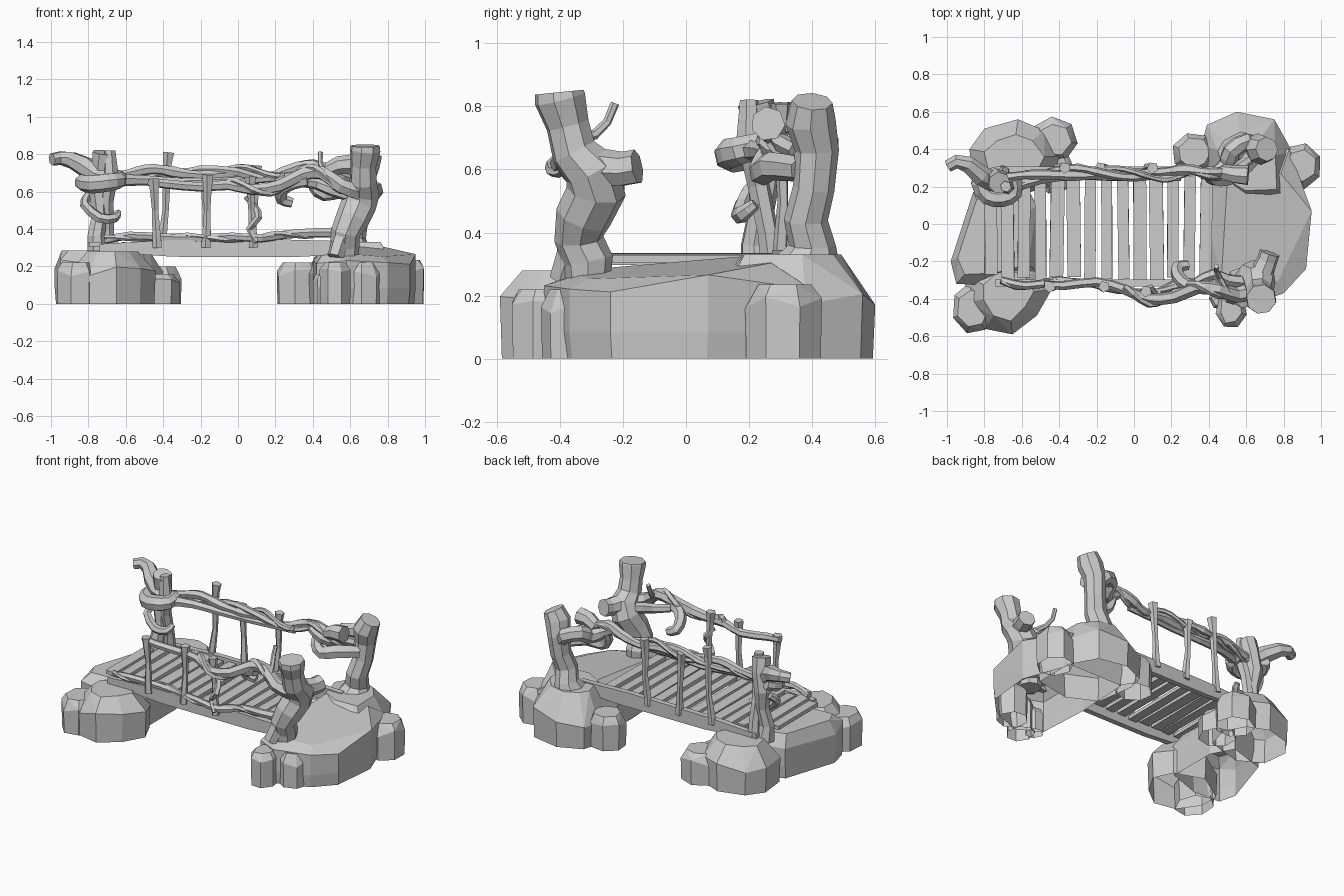
import bpy, bmesh, math, random
from mathutils import Vector, Matrix

random.seed(4)


def finish(name, bm):
    bmesh.ops.recalc_face_normals(bm, faces=bm.faces)
    me = bpy.data.meshes.new(name)
    bm.to_mesh(me)
    bm.free()
    ob = bpy.data.objects.new(name, me)
    bpy.context.collection.objects.link(ob)
    return ob


def smooth_path(pts, sub):
    """Catmull-Rom refinement of (x, y, z, radius) points."""
    if sub < 2:
        return [Vector(p) for p in pts]
    P = [Vector(p) for p in pts]
    P = [2 * P[0] - P[1]] + P + [2 * P[-1] - P[-2]]
    out = []
    for i in range(1, len(P) - 2):
        a, b, c, d = P[i - 1:i + 3]
        for k in range(sub):
            t = k / sub
            out.append(0.5 * (2 * b + (c - a) * t + (2 * a - 5 * b + 4 * c - d) * t * t
                              + (3 * b - a - 3 * c + d) * t ** 3))
    return out + [P[-2]]


def tube(name, pts, sides=6, sub=1):
    """Faceted branch swept through (x, y, z, radius) points."""
    P = smooth_path(pts, sub)
    C = [Vector(p[:3]) for p in P]
    bm = bmesh.new()
    rings, u = [], None
    for i, c in enumerate(C):
        t = (C[min(i + 1, len(C) - 1)] - C[max(i - 1, 0)]).normalized()
        if u is None:
            u = t.orthogonal()
        u = (u - t * u.dot(t)).normalized()
        v = t.cross(u)
        rings.append([bm.verts.new(c + P[i][3] * (u * math.cos(a) + v * math.sin(a)))
                      for a in (2 * math.pi * k / sides for k in range(sides))])
    for r, s in zip(rings, rings[1:]):
        for k in range(sides):
            n = (k + 1) % sides
            bm.faces.new((r[k], r[n], s[n], s[k]))
    bm.faces.new(rings[0])
    bm.faces.new(rings[-1])
    return finish(name, bm)


def twist(pts, phase, turns, amp, r):
    """Helical strand wound around a guide path."""
    P = smooth_path(pts, 3)
    n = len(P) - 1
    return [(p[0], p[1] + amp * math.cos(phase + turns * 6.28 * i / n),
             p[2] + amp * math.sin(phase + turns * 6.28 * i / n), r * random.uniform(.8, 1.2))
            for i, p in enumerate(P)]


def rock(name, outline, h, shoulder=.7, inset=.7, tilt=(0, 0)):
    """Convex faceted boulder, open underneath: wall and sloping cap."""
    cx = sum(p[0] for p in outline) / len(outline)
    cy = sum(p[1] for p in outline) / len(outline)
    bm = bmesh.new()
    for x, y in outline:
        dx, dy = x - cx, y - cy
        lift = random.uniform(-.1, .1) * h
        for s, z in ((.97, 0), (1, h * .3), (1, h * shoulder + lift)):
            bm.verts.new((cx + dx * s, cy + dy * s, z))
        s = inset * random.uniform(.9, 1.1)
        bm.verts.new((cx + dx * s, cy + dy * s, h + tilt[0] * dx * s + tilt[1] * dy * s))
    res = bmesh.ops.convex_hull(bm, input=bm.verts)
    bmesh.ops.delete(bm, geom=list({g for g in res["geom_interior"] + res["geom_unused"]
                                    if isinstance(g, bmesh.types.BMVert)}), context='VERTS')
    bmesh.ops.dissolve_limit(bm, angle_limit=.09, verts=bm.verts, edges=bm.edges)
    bmesh.ops.recalc_face_normals(bm, faces=bm.faces)
    bmesh.ops.delete(bm, geom=[f for f in bm.faces if all(v.co.z < .001 for v in f.verts)],
                     context='FACES')
    me = bpy.data.meshes.new(name)
    bm.to_mesh(me)
    bm.free()
    bpy.context.collection.objects.link(bpy.data.objects.new(name, me))


def boulder(name, x, y, rx, ry, h, n=7):
    a0 = random.random()
    rock(name, [(x + rx * math.cos(a0 + 6.283 * k / n), y + ry * math.sin(a0 + 6.283 * k / n))
                for k in range(n)], h, .75, .72)


def box(name, loc, size, rot=(0, 0, 0)):
    bm = bmesh.new()
    bmesh.ops.create_cube(bm, size=1, matrix=Matrix.Diagonal((*size, 1)))
    ob = finish(name, bm)
    ob.location, ob.rotation_euler = loc, rot


# Left bank
rock("left_front_boulder", [(-.9, -.28), (-.9, -.42), (-.8, -.56), (-.65, -.59), (-.52, -.49),
                            (-.44, -.35), (-.5, -.22), (-.7, -.15)], .28, .62, .62)
boulder("left_corner_stone", -.86, -.45, .115, .14, .22)
rock("left_middle_slab", [(-.98, -.2), (-.95, -.32), (-.86, .17), (-.6, .25), (-.52, .1),
                          (-.52, -.25), (-.75, -.33)], .285, .75, .78)
rock("left_back_boulder", [(-.88, .4), (-.8, .51), (-.62, .56), (-.48, .5), (-.4, .36),
                           (-.45, .2), (-.7, .13), (-.86, .22)], .29, .62, .62)
boulder("left_back_stone", -.43, .45, .13, .125, .2)
boulder("left_inner_stone", -.43, .28, .12, .12, .16)

# Right bank
rock("right_main_rock", [(.83, .4), (.95, .07), (.92, -.24), (.8, -.37), (.58, -.45),
                         (.42, -.36), (.4, 0), (.42, .4)], .285, .84, .74, (-.1, .09))
rock("right_back_rock", [(.36, .42), (.39, .53), (.55, .6), (.75, .56), (.85, .38),
                         (.85, .1), (.6, .05), (.4, .15)], .33, .52, .6)
boulder("right_side_stone", .89, .31, .115, .125, .235)
boulder("right_inner_stone", .32, .38, .12, .11, .22)
boulder("right_front_stone", .52, -.46, .085, .1, .22)
boulder("right_front_pebble", .46, -.4, .06, .06, .16, 6)
boulder("right_corner_stone", .67, -.36, .1, .1, .22)

# Deck planks
for i in range(14):
    x = -.765 + i * .0885
    y0 = -.27 if i < 1 else -.3 + random.uniform(-.01, .02)
    y1 = .15 if i < 1 else .27 + random.uniform(-.02, .02)
    box("plank", (x, (y0 + y1) / 2, .316 + random.uniform(-.006, .006)),
        (random.uniform(.058, .076), y1 - y0, .024),
        (0, random.uniform(-.08, .08), random.uniform(-.02, .02)))

# Side beams, shallower at the ends
for y in (-.315, .29):
    bm = bmesh.new()
    prof = [(-.74, .28), (-.35, .252), (.3, .25), (.58, .265),
            (.58, .335), (.2, .345), (-.4, .34), (-.74, .32)]
    f = bm.faces.new([bm.verts.new((x, y - .018, z)) for x, z in prof])
    ext = bmesh.ops.extrude_face_region(bm, geom=[f])
    bmesh.ops.translate(bm, vec=(0, .036, 0),
                        verts=[v for v in ext["geom"] if isinstance(v, bmesh.types.BMVert)])
    finish("side_beam", bm)

# Thin rail posts, flared at both ends
posts = [(-.43, -.335, .67, -.02), (-.17, -.335, .69, .01), (.085, -.36, .68, -.02),
         (-.41, .3, .81, .04), (-.16, .3, .72, -.02), (.07, .3, .74, .03)]
for x, y, top, lean in posts:
    tube("rail_post", [(x, y, .3, .026), (x + lean * .2, y, .36, .024), (x + lean * .6, y + .008, .5, .018),
                       (x + lean * .8, y, top - .07, .024), (x + lean, y, top, .032)], 5)
tube("post_vine", [(.1, -.39, .33, .014), (.06, -.37, .4, .017), (.11, -.39, .46, .02),
                   (.09, -.34, .52, .018), (.04, -.36, .57, .013)], 5, 2)

# Front rail and its strands
front = [(-.48, -.32, .65, .02), (-.38, -.33, .64, .025), (-.2, -.31, .625, .026), (-.05, -.35, .635, .028),
         (.08, -.4, .61, .03), (.22, -.39, .63, .034), (.34, -.34, .69, .036), (.45, -.35, .7, .038),
         (.55, -.38, .63, .042), (.65, -.35, .6, .05)]
tube("front_rail", front, 6, 2)
tube("front_rail_strand", twist(front[3:], 1, 2, .03, .018), 5)
tube("front_hook_branch", [(.37, -.34, .66, .034), (.29, -.33, .645, .036), (.235, -.28, .61, .036),
                           (.235, -.23, .56, .034), (.29, -.22, .54, .026)], 6, 2)
tube("front_upper_branch", [(.33, -.31, .65, .024), (.42, -.27, .64, .03), (.5, -.3, .61, .034),
                            (.6, -.31, .58, .035)], 6, 2)
tube("front_twig", [(.5, -.37, .69, .02), (.46, -.29, .71, .016), (.44, -.25, .75, .014),
                    (.44, -.225, .81, .014)], 6)

# Vine along the foot of the front rail
low = [(-.71, -.3, .34, .02), (-.58, -.33, .365, .022), (-.4, -.31, .355, .022), (-.2, -.32, .35, .022),
       (-.03, -.36, .36, .022), (.12, -.37, .35, .023), (.25, -.31, .37, .024), (.4, -.32, .38, .026),
       (.55, -.3, .38, .03)]
tube("low_vine", low, 6, 2)
tube("low_vine_strand", twist(low[:-1], 2, 2.5, .018, .013), 5)

# Back rail from three wound strands
back = [(-.72, .22, .67, .03), (-.58, .25, .68, .03), (-.45, .27, .7, .03), (-.3, .28, .69, .03),
        (-.15, .28, .7, .03), (0, .27, .715, .03), (.15, .26, .69, .03), (.28, .27, .71, .03),
        (.4, .27, .73, .03), (.52, .3, .68, .03), (.62, .37, .66, .03)]
for k, (turns, r) in enumerate(((1.5, .027), (2.5, .021), (3, .016))):
    tube("back_rail_strand", twist(back, k * 2.1, turns, .022, r), 6)
tube("back_inner_rail", [(-.64, .2, .66, .034), (-.5, .24, .66, .028), (-.3, .26, .65, .024),
                         (-.1, .25, .66, .022), (.1, .26, .665, .022), (.25, .25, .68, .022)], 6, 2)

# Front right trunk with side stump
tube("front_right_trunk", [(.57, -.31, .24, .07), (.57, -.31, .31, .08), (.575, -.34, .38, .078),
                           (.61, -.325, .45, .09), (.645, -.285, .53, .095), (.67, -.3, .6, .09),
                           (.67, -.355, .655, .075), (.67, -.375, .74, .07), (.68, -.4, .825, .084),
                           (.68, -.402, .845, .08)], 8)
tube("front_right_stump", [(.65, -.32, .57, .075), (.685, -.26, .605, .064), (.71, -.2, .6, .056),
                           (.725, -.155, .608, .056)], 7)
tube("front_right_root", [(.6, -.36, .42, .05), (.55, -.36, .34, .05), (.52, -.39, .25, .045)], 6)

# Back right trunk with curling branches
tube("back_right_trunk", [(.6, .38, .28, .12), (.61, .4, .36, .075), (.625, .38, .44, .07),
                          (.65, .405, .54, .066), (.66, .415, .66, .07), (.68, .395, .75, .08),
                          (.71, .4, .815, .065)], 8)
tube("back_right_branch", [(.65, .4, .62, .05), (.6, .44, .68, .048), (.52, .39, .7, .05),
                           (.5, .32, .66, .05), (.44, .27, .68, .042), (.36, .27, .72, .03)], 7, 2)
tube("back_right_stub", [(.47, .28, .71, .04), (.54, .265, .74, .05), (.61, .26, .745, .055)], 7)
tube("back_right_curl", [(.65, .36, .6, .04), (.55, .27, .61, .046), (.46, .24, .59, .042),
                         (.41, .25, .63, .036), (.4, .28, .69, .025)], 6, 2)

# Back left trunk bundle with outward branch
tube("back_left_trunk", [(-.75, .23, .26, .06), (-.76, .22, .36, .048), (-.74, .24, .48, .042),
                         (-.75, .25, .6, .055), (-.73, .24, .72, .058), (-.72, .22, .81, .06)], 7)
tube("back_left_strand", [(-.7, .28, .26, .04), (-.695, .26, .4, .034), (-.7, .23, .55, .036),
                          (-.68, .2, .7, .042), (-.685, .2, .82, .03)], 6)
tube("back_left_branch", [(-.68, .22, .67, .05), (-.76, .23, .69, .056), (-.82, .26, .735, .056),
                          (-.89, .32, .77, .046), (-.95, .335, .78, .038), (-.995, .31, .772, .034)], 7)
tube("back_left_wrap", [(-.64, .24, .68, .04), (-.64, .17, .66, .046), (-.7, .14, .65, .05),
                        (-.78, .15, .64, .05), (-.83, .22, .65, .045), (-.8, .29, .67, .035)], 7, 2)
tube("back_left_curl", [(-.8, .25, .58, .024), (-.82, .2, .53, .026), (-.74, .17, .46, .028),
                        (-.66, .18, .46, .026), (-.64, .22, .49, .018)], 6, 2)
